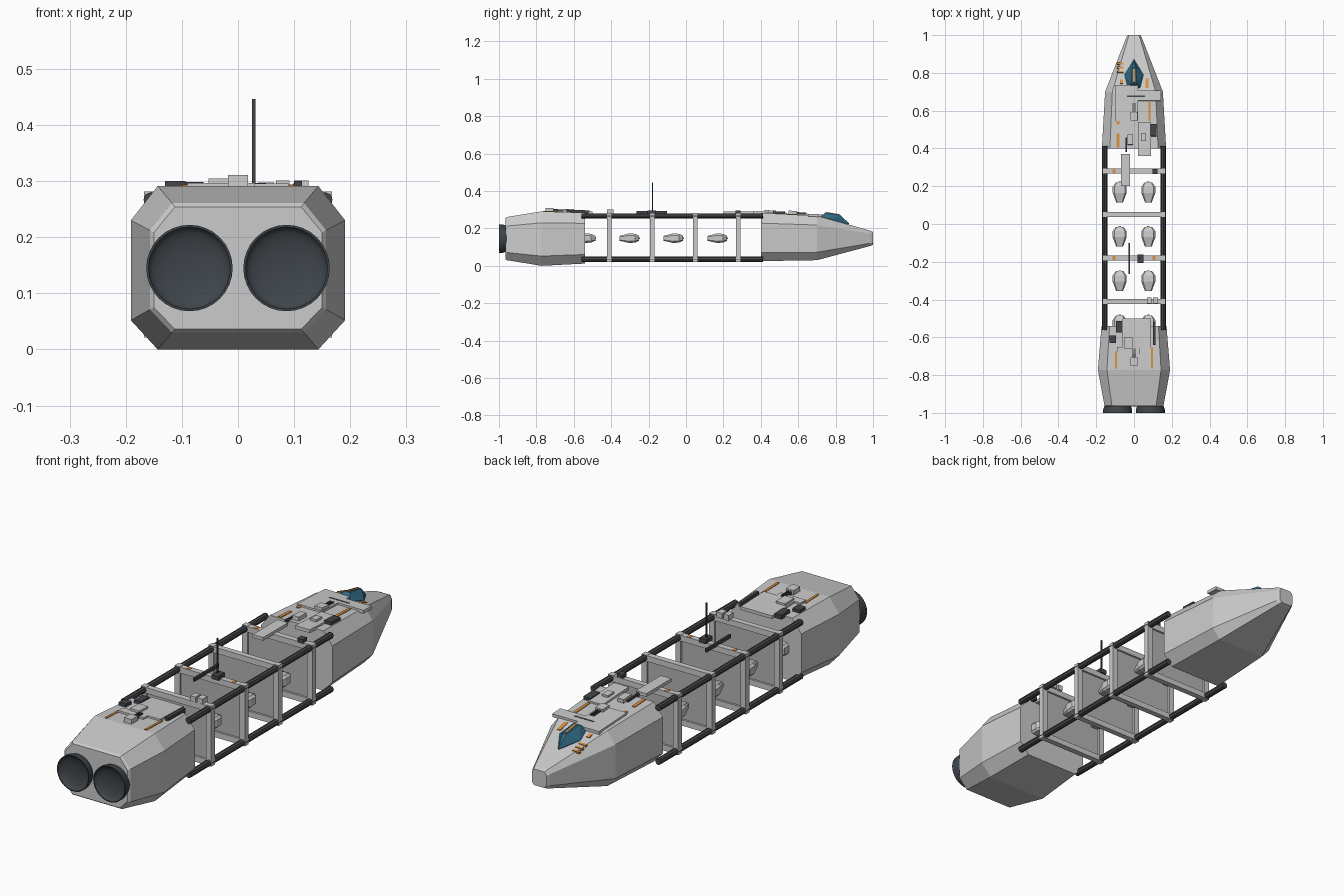
import bpy, bmesh, math
from mathutils import Matrix, Vector

if "Cube" in bpy.data.objects:
    bpy.data.objects.remove(bpy.data.objects["Cube"])


def mat(name, r, g, b):
    m = bpy.data.materials.new(name)
    m.diffuse_color = (r, g, b, 1)
    m.use_nodes = True
    m.node_tree.nodes["Principled BSDF"].inputs["Base Color"].default_value = m.diffuse_color
    return m


HULL = mat("hull_grey", 0.60, 0.60, 0.60)
PANEL = mat("panel_grey", 0.45, 0.45, 0.45)
DARK = mat("dark_metal", 0.055, 0.06, 0.067)
ENGINE = mat("engine_metal", 0.05, 0.06, 0.07)
GLASS = mat("canopy_blue", 0.03, 0.14, 0.23)
ORANGE = mat("marking_orange", 0.70, 0.28, 0.05)


def finish(bm, name, m):
    bmesh.ops.recalc_face_normals(bm, faces=bm.faces)
    me = bpy.data.meshes.new(name)
    bm.to_mesh(me)
    bm.free()
    me.materials.append(m)
    ob = bpy.data.objects.new(name, me)
    bpy.context.collection.objects.link(ob)
    return ob


def box(name, m, centre, size, tilt=0):
    bm = bmesh.new()
    M = (Matrix.Translation(centre) @ Matrix.Rotation(tilt, 4, 'X')
         @ Matrix.Diagonal((*size, 1)))
    bmesh.ops.create_cube(bm, size=1, matrix=M)
    return finish(bm, name, m)


def skin(name, m, rings):
    """Join equal rings of points with quads and cap both ends."""
    bm = bmesh.new()
    rings = [[bm.verts.new(p) for p in ring] for ring in rings]
    n = len(rings[0])
    for a, b in zip(rings, rings[1:]):
        for i in range(n):
            j = (i + 1) % n
            bm.faces.new((a[i], a[j], b[j], b[i]))
    bm.faces.new(rings[0])
    bm.faces.new(rings[-1])
    return finish(bm, name, m)


def loft(name, m, sections, x=0, dy=0):
    """Chamfered-rectangle sections: y, half width, bottom z, top z; chamfer follows the size."""
    rings = []
    for y, w, z0, z1 in sections:
        c, t = w * 0.25, (z1 - z0) * 0.21
        half = [(w - c, z0), (w, z0 + t * 0.85), (w, z1 - t), (w - c, z1)]
        rings.append([(x + px, y + dy, pz) for px, pz in
                      half + [(-px, pz) for px, pz in reversed(half)]])
    return skin(name, m, rings)


def lathe(name, m, profile, x, z, n=32):
    """Revolve (radius, y) points around an axis along y."""
    turn = [2 * math.pi * i / n for i in range(n)]
    return skin(name, m, [[(x + r * math.cos(a), y, z + r * math.sin(a)) for a in turn]
                          for r, y in profile])


# Hull sections at both ends
AFT = [(-0.966, 0.150, 0.036, 0.254), (-0.958, 0.157, 0.030, 0.261),
       (-0.772, 0.191, 0.000, 0.291), (-0.540, 0.172, 0.012, 0.284)]
NOSE = [(0.400, 0.170, 0.025, 0.282), (0.700, 0.153, 0.030, 0.268),
        (0.985, 0.042, 0.106, 0.188), (1.000, 0.034, 0.112, 0.181)]
loft("engine_hull", HULL, AFT)
loft("nose_hull", HULL, NOSE)

# Engine bells with a shallow bowl inside
bowl = [(0.073 * math.cos(a), -1 + 0.022 * math.sin(a)) for a in
        (k * math.pi / 13 for k in range(7))]
for s in (-1, 1):
    ob = lathe("engine_bell", ENGINE, [(0.068, -0.955), (0.077, -0.985), (0.077, -1)] + bowl,
               s * 0.0865, 0.145)
    bpy.context.view_layer.objects.active = ob
    ob.select_set(True)
    bpy.ops.object.shade_smooth_by_angle(angle=math.radians(35))
    ob.select_set(False)

# Truss: long rails, cross frames and bulkheads
for z in (0.035, 0.267):
    for s in (-1, 1):
        lathe("long_rail", DARK, [(0.0135, -0.56), (0.0135, 0.412)], s * 0.155, z, 8)
for k in range(4):
    fy = -0.41 + 0.23 * k
    for s in (-1, 1):
        box("frame_post", HULL, (s * 0.155, fy, 0.151), (0.025, 0.025, 0.26))
    for z in (0.035, 0.267):
        box("frame_beam", HULL, (0, fy, z), (0.3, 0.025, 0.025))
    box("bulkhead", PANEL, (0, fy, 0.151), (0.3, 0.008, 0.232))

# Cargo pods between the frames
for k in range(4):
    cy = -0.53 + 0.235 * k
    for s in (-1, 1):
        loft("cargo_pod", HULL, [(-0.06, 0.018, 0.134, 0.160), (-0.01, 0.037, 0.122, 0.173),
                                 (0.022, 0.037, 0.124, 0.171), (0.045, 0.02, 0.134, 0.160)],
             s * 0.076, cy)
        box("pod_light", ORANGE, (s * 0.076, cy + 0.045, 0.147), (0.012, 0.01, 0.01))

# Canopy: faceted glass wedge with a centre stripe
bm = bmesh.new()
for x, y, z in ((0, 0.872, 0.226), (0.05, 0.79, 0.246), (0.032, 0.718, 0.262),
                (0.014, 0.745, 0.285), (0.010, 0.825, 0.272),
                (0.045, 0.79, 0.22), (0.030, 0.718, 0.24), (0, 0.86, 0.21)):
    for s in (-1, 1):
        bm.verts.new((s * x, y, z))
bmesh.ops.remove_doubles(bm, verts=bm.verts, dist=0.0001)
bmesh.ops.convex_hull(bm, input=bm.verts)
finish(bm, "canopy", GLASS)
box("canopy_stripe", ORANGE, (0, 0.785, 0.279), (0.008, 0.07, 0.005), -0.16)


def deck(y):
    """Height and pitch of the top surface at y."""
    line = AFT + NOSE
    for a, b in zip(line, line[1:]):
        if y <= b[0]:
            k = (b[3] - a[3]) / (b[0] - a[0])
            return a[3] + k * (y - a[0]), math.atan(k)


def fit(name, m, rise, x, y, w, l):
    """Seat a part on the deck so that it stands out by rise."""
    z, pitch = deck(y)
    box(name, m, (x, y, z + rise / 2 - 0.003), (w, l, rise + 0.006), pitch)


# Thin deck plates
for p in ((-0.04, 0.64, 0.12, 0.19), (0.08, 0.68, 0.125, 0.055), (0.055, 0.45, 0.07, 0.18),
          (-0.045, 0.285, 0.05, 0.17), (0.015, -0.58, 0.15, 0.16), (-0.03, -0.67, 0.12, 0.035)):
    fit("deck_plate", HULL, 0.008, *p)

# Light equipment boxes
for p in ((-0.02, 0.447, 0.03, 0.055), (0.05, 0.46, 0.028, 0.04), (-0.031, -0.63, 0.044, 0.06),
          (0.08, -0.405, 0.024, 0.034), (0.113, -0.405, 0.026, 0.034)):
    fit("sensor_box", HULL, 0.017, *p)

# Dark equipment boxes and rails
for p in ((0.102, 0.497, 0.034, 0.065), (0.111, 0.278, 0.026, 0.027), (0.034, -0.183, 0.032, 0.045),
          (-0.078, -0.545, 0.033, 0.06), (-0.112, -0.61, 0.036, 0.04), (0.107, -0.58, 0.015, 0.12)):
    fit("vent_box", DARK, 0.013, *p)
for p in ((-0.041, 0.42, 0.008, 0.075), (0.01, 0.676, 0.095, 0.008), (-0.025, -0.183, 0.009, 0.165)):
    fit("deck_rail", DARK, 0.009, *p)
box("antenna_mast", DARK, (0.028, -0.18, 0.363), (0.006, 0.006, 0.166))

# Twin-barrel turrets
for y in (0.57, -0.73):
    fit("turret", HULL, 0.02, 0, y, 0.036, 0.045)
    for s in (-1, 1):
        fit("turret_barrel", DARK, 0.014, s * 0.006, y + 0.045, 0.006, 0.05)

# Orange deck markings
for p in ((-0.085, 0.547, 0.014, 0.043), (-0.085, 0.442, 0.014, 0.075), (0.082, 0.595, 0.013, 0.1),
          (0.068, 0.744, 0.016, 0.052), (-0.067, 0.753, 0.015, 0.023),
          (-0.095, -0.72, 0.01, 0.09), (0.095, -0.71, 0.01, 0.11)):
    fit("deck_marking", ORANGE, 0.003, *p)
for k in range(3):
    fit("deck_marking", ORANGE, 0.003, -0.072, 0.805 + 0.022 * k, 0.035, 0.01)
for x, y in ((-0.107, 0.28), (-0.107, -0.18), (0.107, -0.18)):
    box("beam_marking", ORANGE, (x, y, 0.279), (0.016, 0.02, 0.004))
